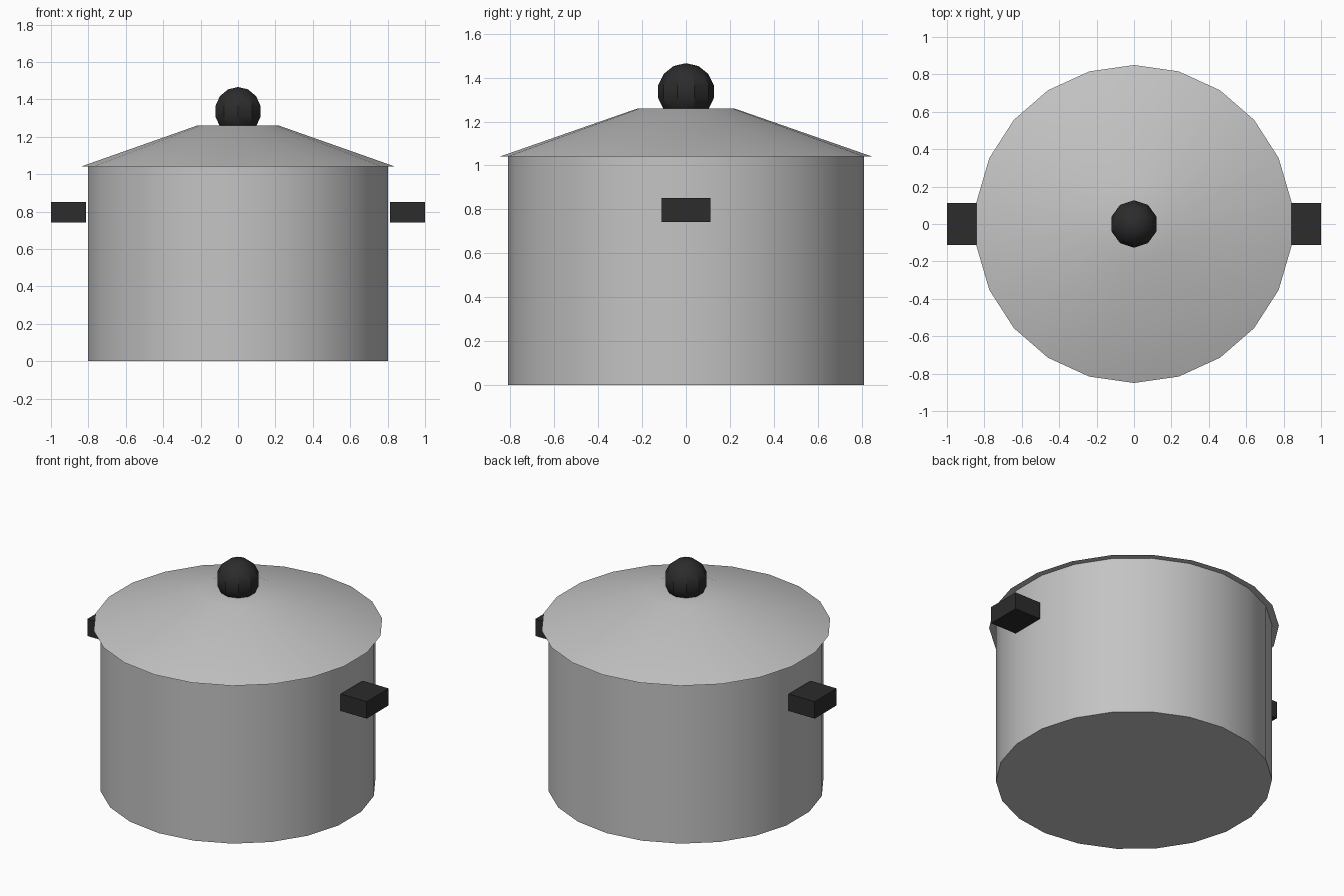
import bpy
import math

if "Cube" in bpy.data.objects:
    bpy.data.objects.remove(bpy.data.objects["Cube"], do_unlink=True)


def make_material(name, value):
    mat = bpy.data.materials.new(name)
    mat.use_nodes = True
    color = (value, value, value, 1)
    mat.diffuse_color = color
    mat.node_tree.nodes["Principled BSDF"].inputs["Base Color"].default_value = color
    return mat


steel = make_material("steel grey", 0.55)
black = make_material("matte black", 0.025)
SIDES = 22


def finish(name, mat, smooth=True):
    obj = bpy.context.object
    obj.name = name
    obj.data.materials.append(mat)
    if smooth:
        bpy.ops.object.shade_smooth_by_angle(angle=math.radians(30))
    return obj


# Pot body
bpy.ops.mesh.primitive_cylinder_add(vertices=SIDES, radius=0.81, depth=1.04,
                                    location=(0, 0, 0.52))
finish("pot_body", steel)

# Sloping lid with a flat top and an overhanging rim
bpy.ops.mesh.primitive_cone_add(vertices=SIDES, radius1=0.85, radius2=0.22,
                                depth=0.22, location=(0, 0, 1.15))
finish("lid", steel)

# Faceted round knob, sunk slightly into the lid
bpy.ops.mesh.primitive_uv_sphere_add(segments=10, ring_count=7, radius=0.13,
                                     location=(0, 0, 1.336))
finish("lid_knob", black)

# Side handles
for side, name in ((1, "left_handle"), (-1, "right_handle")):
    bpy.ops.mesh.primitive_cube_add(size=1, location=(side * 0.907, 0, 0.797))
    handle = finish(name, black, smooth=False)
    handle.scale = (0.186, 0.224, 0.11)
